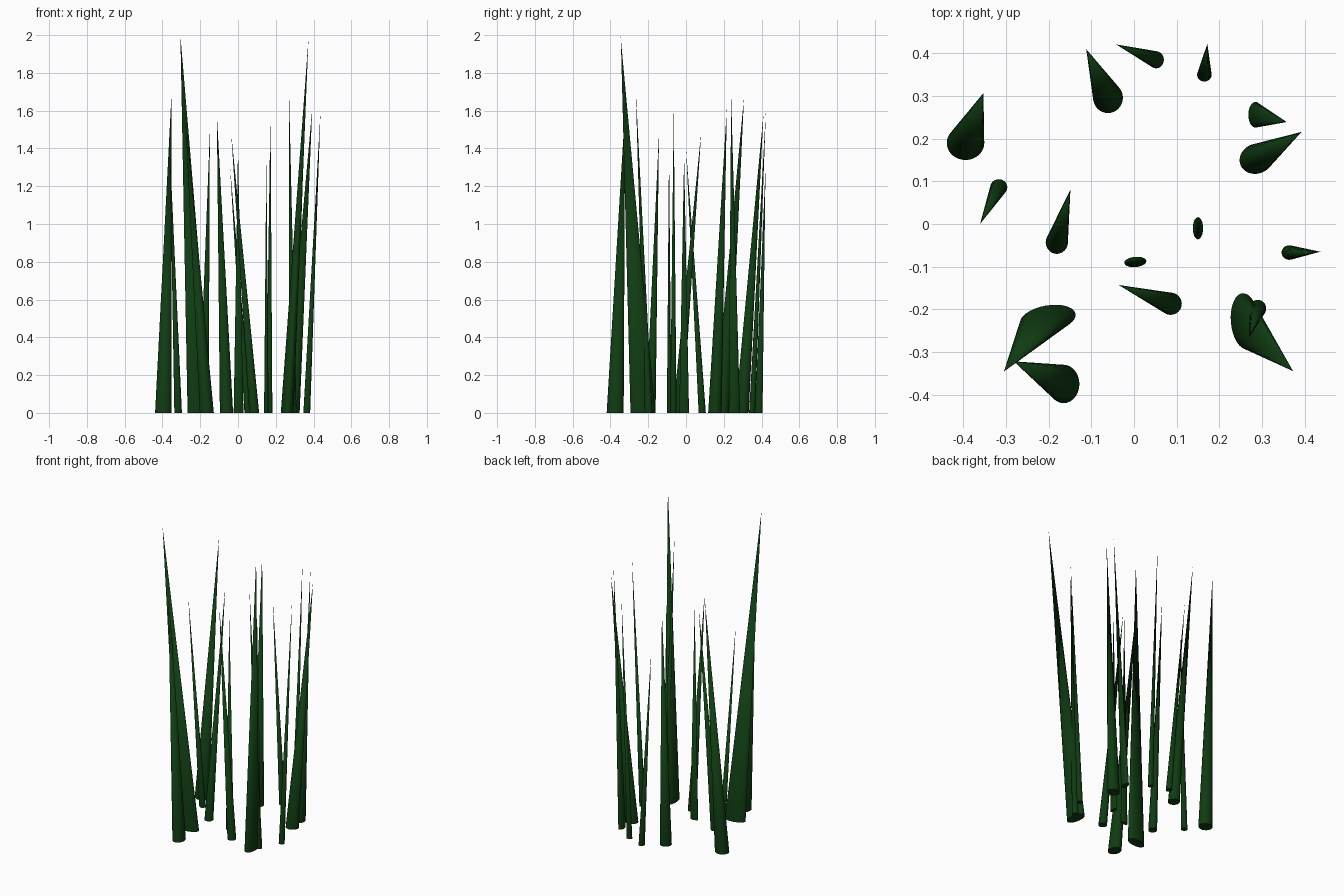
import bpy, bmesh, math
from mathutils import Matrix

green = bpy.data.materials.new("dark_green")
green.diffuse_color = (0.005, 0.043, 0.006, 1)

# Each blade: base x, y, radius x, radius y, base turn in degrees, tip x, y, z
BLADES = [
    (-0.395, 0.190, 0.044, 0.040, 0, -0.353, 0.307, 1.67),
    (-0.061, 0.296, 0.035, 0.036, 0, -0.112, 0.410, 1.58),
    (0.052, 0.385, 0.018, 0.020, 0, -0.042, 0.421, 1.30),
    (0.165, 0.350, 0.017, 0.016, 0, 0.172, 0.423, 1.60),
    (0.285, 0.256, 0.017, 0.030, 0, 0.358, 0.239, 1.68),
    (0.287, 0.153, 0.040, 0.035, 20, 0.393, 0.216, 1.61),
    (-0.317, 0.086, 0.020, 0.019, 0, -0.361, 0.000, 1.40),
    (-0.181, -0.043, 0.026, 0.027, 0, -0.149, 0.081, 1.49),
    (0.003, -0.089, 0.026, 0.012, 5, 0.000, -0.090, 1.40),
    (0.150, -0.010, 0.012, 0.026, 0, 0.150, -0.010, 1.36),
    (0.364, -0.067, 0.018, 0.017, 0, 0.437, -0.065, 1.60),
    (0.086, -0.187, 0.026, 0.026, 0, -0.036, -0.143, 1.48),
    (-0.202, -0.222, 0.066, 0.031, 10, -0.305, -0.346, 2.00),
    (-0.165, -0.375, 0.037, 0.045, 0, -0.282, -0.322, 1.62),
    (0.260, -0.228, 0.033, 0.066, 5, 0.373, -0.345, 1.98),
    (0.290, -0.198, 0.020, 0.020, 0, 0.270, -0.266, 1.71),
]


def blade(name, x, y, rx, ry, turn, tx, ty, tz):
    """A leaning cone on an oval base, ending in a sharp tip."""
    bm = bmesh.new()
    place = (Matrix.Translation((x, y, 0))
             @ Matrix.Rotation(math.radians(turn), 4, 'Z')
             @ Matrix.Diagonal((rx, ry, 1, 1)))
    ring = bmesh.ops.create_circle(bm, cap_ends=True, radius=1, segments=32,
                                   matrix=place)["verts"]
    tip = bm.verts.new((tx, ty, tz))
    for edge in list(bm.edges):
        bm.faces.new((edge.verts[0], edge.verts[1], tip))
    bmesh.ops.recalc_face_normals(bm, faces=bm.faces)
    # Smooth sides, flat base with a sharp rim
    for f in bm.faces:
        f.smooth = len(f.verts) == 3
    for e in bm.edges:
        e.smooth = tip in e.verts
    mesh = bpy.data.meshes.new(name)
    bm.to_mesh(mesh)
    bm.free()
    mesh.materials.append(green)
    bpy.context.collection.objects.link(bpy.data.objects.new(name, mesh))


for i, spec in enumerate(BLADES, 1):
    blade(f"grass_blade_{i}", *spec)
